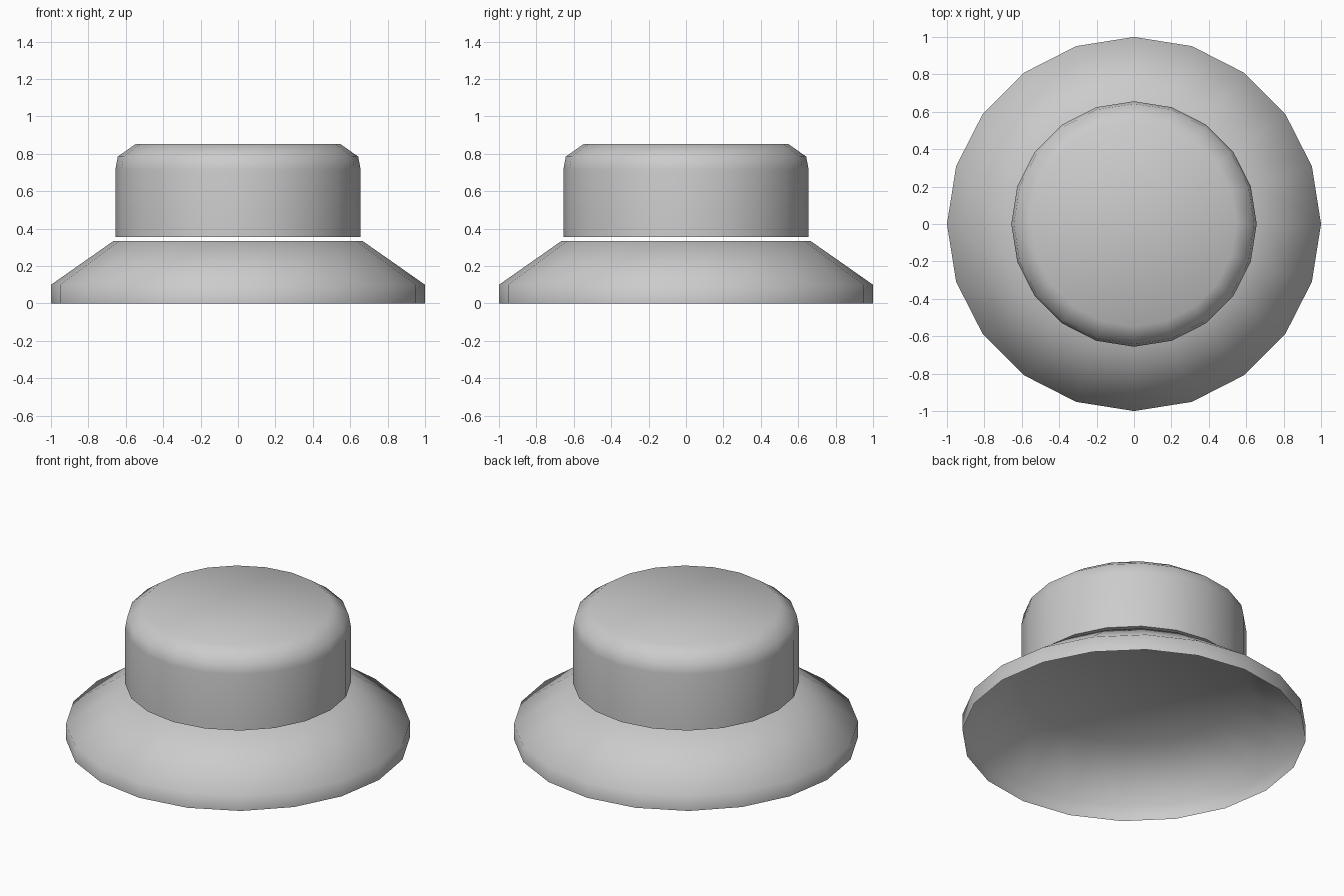
import bpy, bmesh
from math import cos, sin, pi, radians

if "Cube" in bpy.data.objects:
    bpy.data.objects.remove(bpy.data.objects["Cube"])

SIDES = 20


def lathe(name, profile, close_bottom):
    """Stack rings of (radius, z) from bottom to top and cap the top."""
    bm = bmesh.new()
    rings = [[bm.verts.new((r * cos(2 * pi * i / SIDES), r * sin(2 * pi * i / SIDES), z))
              for i in range(SIDES)] for r, z in profile]
    for lo, hi in zip(rings, rings[1:]):
        for i in range(SIDES):
            j = (i + 1) % SIDES
            bm.faces.new((lo[i], lo[j], hi[j], hi[i]))
    bm.faces.new(rings[-1])
    if close_bottom:
        bm.faces.new(rings[0][::-1])
    mesh = bpy.data.meshes.new(name)
    bm.to_mesh(mesh)
    bm.free()
    obj = bpy.data.objects.new(name, mesh)
    bpy.context.collection.objects.link(obj)
    bpy.ops.object.select_all(action='DESELECT')
    obj.select_set(True)
    bpy.context.view_layer.objects.active = obj
    bpy.ops.object.shade_smooth_by_angle(angle=radians(65))
    return obj


# flared base: thin shell, open underneath, closed on top
lathe("flared_base", [(1.0, 0.0), (1.0, 0.1), (0.665, 0.335)], False)

# push cap floating just above the base, with a rounded top edge
lathe("push_cap", [(0.656, 0.355), (0.656, 0.715), (0.643, 0.785), (0.547, 0.853)], True)
